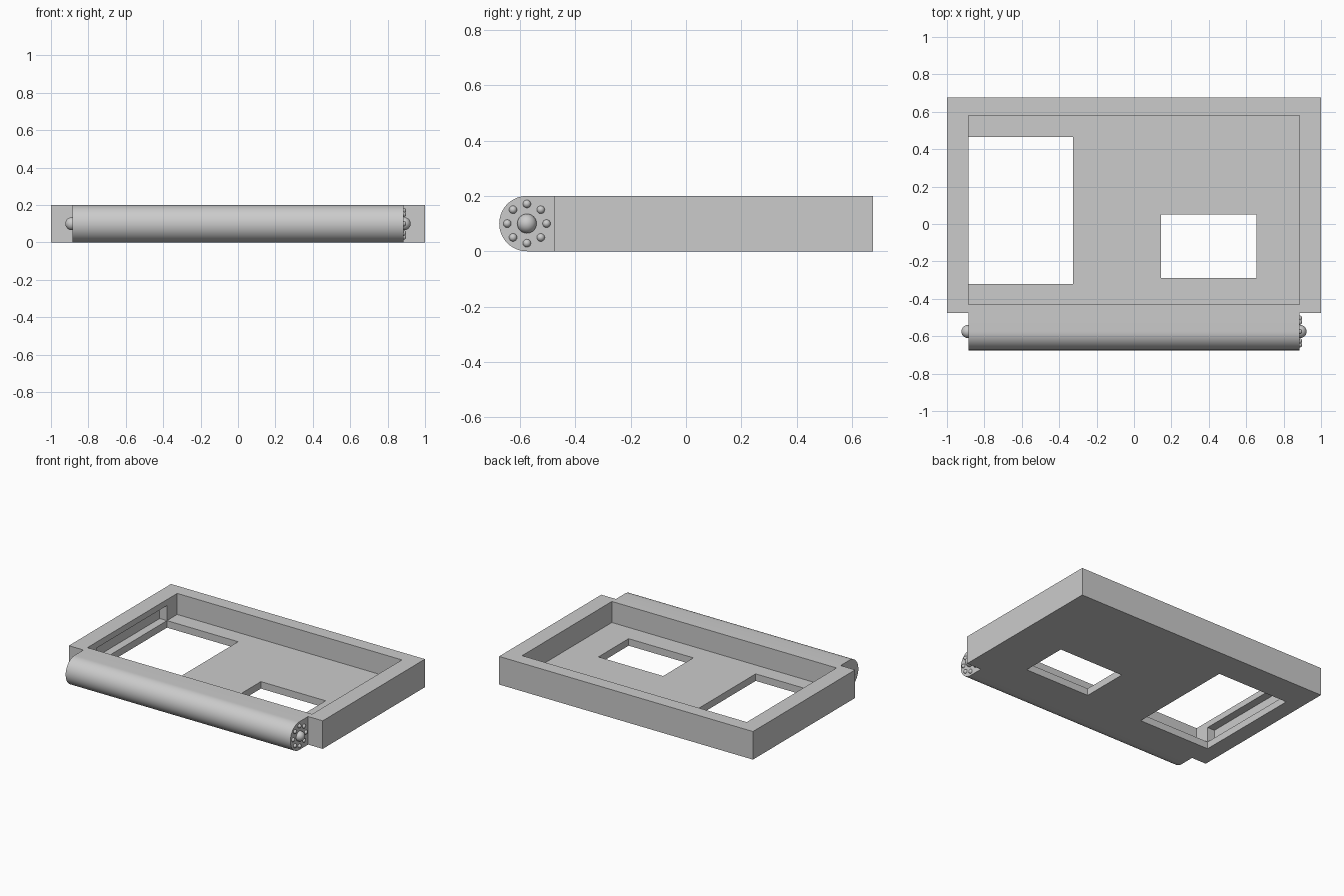
import bpy
import bmesh
import math

cube = bpy.data.objects.get("Cube")
if cube:
    bpy.data.objects.remove(cube, do_unlink=True)

grey = bpy.data.materials.new("plain grey")
grey.use_nodes = True
COLOUR = (0.6, 0.6, 0.6, 1)
grey.diffuse_color = COLOUR
grey.node_tree.nodes["Principled BSDF"].inputs["Base Color"].default_value = COLOUR

HINGE_X = 0.885      # half width of pocket and hinge
HINGE_Y, HINGE_Z, HINGE_R = -0.575, 0.1, 0.1
FLOOR = 0.05


def finish(name, bm):
    bmesh.ops.recalc_face_normals(bm, faces=bm.faces)
    mesh = bpy.data.meshes.new(name)
    bm.to_mesh(mesh)
    bm.free()
    mesh.materials.append(grey)
    obj = bpy.data.objects.new(name, mesh)
    bpy.context.collection.objects.link(obj)
    return obj


def box(name, xs, ys, zs):
    bm = bmesh.new()
    bmesh.ops.create_cube(bm, size=1)
    for v in bm.verts:
        for i, span in enumerate((xs, ys, zs)):
            v.co[i] = span[v.co[i] > 0]
    return finish(name, bm)


def activate(obj):
    bpy.ops.object.select_all(action="DESELECT")
    obj.select_set(True)
    bpy.context.view_layer.objects.active = obj


def combine(target, tool, operation):
    tool.hide_render = True
    mod = target.modifiers.new(operation, "BOOLEAN")
    mod.operation, mod.solver, mod.object = operation, "EXACT", tool
    activate(target)
    bpy.ops.object.modifier_apply(modifier=mod.name)
    bpy.data.objects.remove(tool, do_unlink=True)


def smooth(obj):
    activate(obj)
    bpy.ops.object.shade_smooth_by_angle(angle=math.radians(30))


def ball(name, x, y, z, radius, segments):
    bm = bmesh.new()
    bmesh.ops.create_uvsphere(bm, u_segments=segments, v_segments=segments // 2, radius=radius)
    bmesh.ops.translate(bm, verts=bm.verts, vec=(x, y, z))
    smooth(finish(name, bm))


# Half-round hinge bar, extended back into the frame
bm = bmesh.new()
profile = [(-0.45, 0.2)]
for i in range(33):
    a = math.pi / 2 + math.pi * i / 32
    profile.append((HINGE_Y + HINGE_R * math.cos(a), HINGE_Z + HINGE_R * math.sin(a)))
profile.append((-0.45, 0))
face = bm.faces.new([bm.verts.new((-HINGE_X, y, z)) for y, z in profile])
new = bmesh.ops.extrude_face_region(bm, geom=[face])["geom"]
bmesh.ops.translate(bm, vec=(2 * HINGE_X, 0, 0),
                    verts=[v for v in new if isinstance(v, bmesh.types.BMVert)])
hinge_bar = finish("hinge_bar", bm)

# Tray frame with pocket, two windows and a slot in the right wall
frame = box("tray_frame", (-1, 1), (-0.475, 0.675), (0, 0.2))
combine(frame, hinge_bar, "UNION")
cuts = [
    ("pocket_cutter", (-HINGE_X, HINGE_X), (-0.43, 0.58), (FLOOR, 0.4)),
    ("large_window_cutter", (-HINGE_X, -0.325), (-0.32, 0.465), (-0.1, 0.1)),
    ("small_window_cutter", (0.145, 0.655), (-0.29, 0.05), (-0.1, 0.1)),
    ("wall_slot_cutter", (-0.942, -0.8), (-0.32, 0.465), (FLOOR, 0.157)),
]
for cut in cuts:
    combine(frame, box(*cut), "DIFFERENCE")
smooth(frame)

# Pivot balls at both ends of the hinge
for side, label in ((1, "left"), (-1, "right")):
    ball(label + "_pivot", side * 0.888, HINGE_Y, HINGE_Z, 0.035, 32)

# Ring of small studs on the left end
for i in range(8):
    a = math.tau * i / 8
    ball("stud_%d" % (i + 1), HINGE_X, HINGE_Y + 0.071 * math.cos(a),
         HINGE_Z + 0.071 * math.sin(a), 0.0145, 16)
